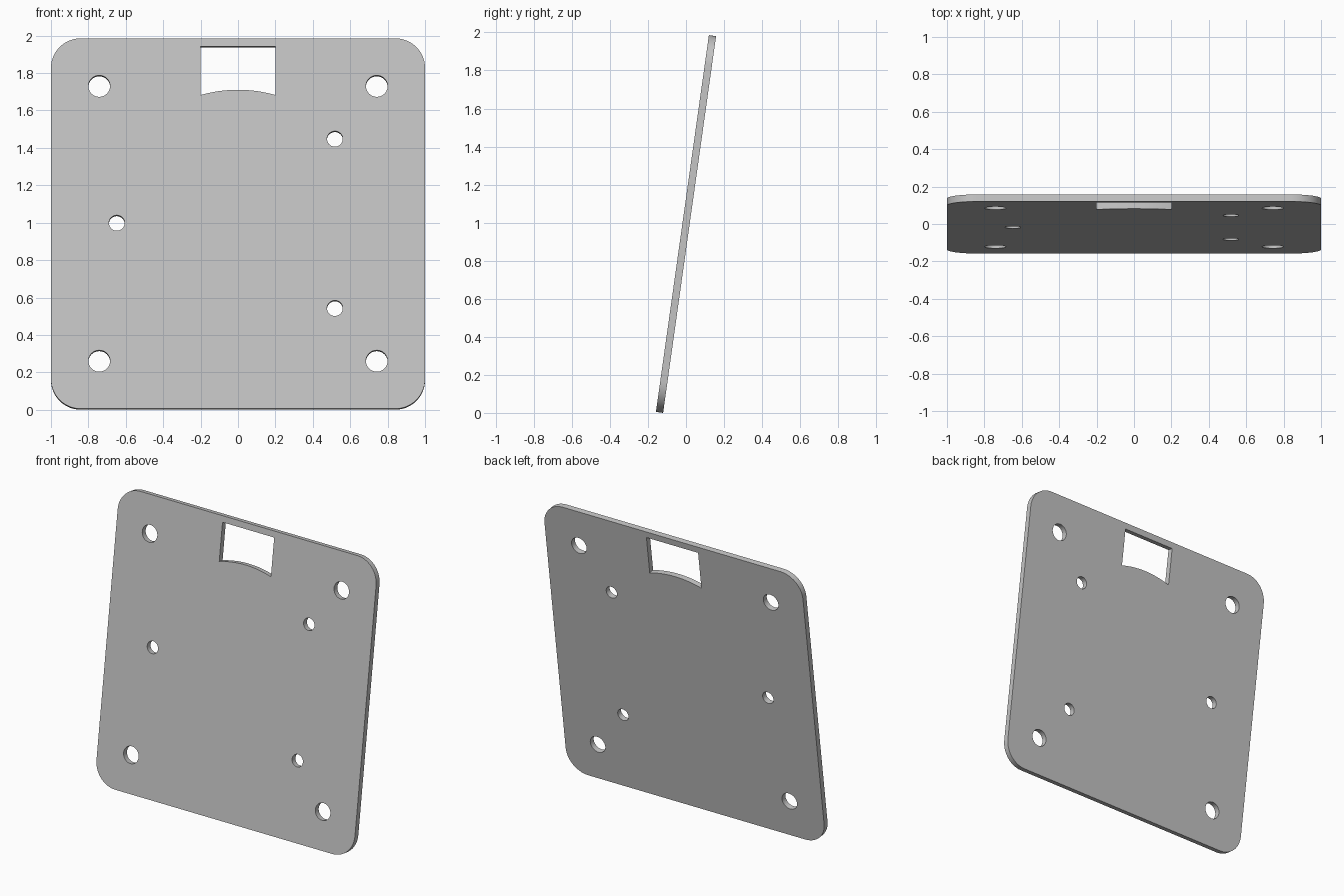
import bpy
import bmesh
from math import radians, sin, cos, asin, pi
from mathutils import Matrix

cube = bpy.data.objects.get("Cube")
if cube:
    bpy.data.objects.remove(cube, do_unlink=True)

THICK = 0.038
TILT = radians(8)


def arc(cx, cy, r, start, end, steps):
    """Points along an arc, both ends included."""
    angles = [start + (end - start) * i / steps for i in range(steps + 1)]
    return [(cx + r * cos(a), cy + r * sin(a)) for a in angles]


def circle(cx, cy, r, steps=40):
    return arc(cx, cy, r, 0, 2 * pi, steps)[:-1]


def add_loop(bm, points):
    verts = [bm.verts.new((x, y, -THICK / 2)) for x, y in points]
    for a, b in zip(verts, verts[1:] + verts[:1]):
        bm.edges.new((a, b))


# Rounded square outline
corner = 0.16
c = 1 - corner
outline = []
for i, (sx, sy) in enumerate([(1, 1), (-1, 1), (-1, -1), (1, -1)]):
    outline += arc(sx * c, sy * c, corner, i * pi / 2, (i + 1) * pi / 2, 14)
loops = [outline]

# Four corner holes
for sx in (-1, 1):
    for sy in (-1, 1):
        loops.append(circle(sx * 0.742, sy * 0.742, 0.058))

# Three small mounting holes
for x, y in [(0.518, 0.457), (0.518, -0.457), (-0.648, 0.003)]:
    loops.append(circle(x, y, 0.042))

# Slot with a curved lower edge
half, radius, slot_top = 0.2, 0.722, 0.957
spread = asin(half / radius)
loops.append(arc(0, 0, radius, pi / 2 + spread, pi / 2 - spread, 16)
             + [(half, slot_top), (-half, slot_top)])

# Fill the profile, give it thickness and lean it back
bm = bmesh.new()
for points in loops:
    add_loop(bm, points)
bmesh.ops.triangle_fill(bm, use_beauty=True, use_dissolve=False, edges=bm.edges[:])
result = bmesh.ops.extrude_face_region(bm, geom=bm.faces[:], use_keep_orig=True)
top = [g for g in result["geom"] if isinstance(g, bmesh.types.BMVert)]
bmesh.ops.translate(bm, vec=(0, 0, THICK), verts=top)
bmesh.ops.recalc_face_normals(bm, faces=bm.faces[:])
height = cos(TILT) + sin(TILT) * THICK / 2
bm.transform(Matrix.Translation((0, 0, height)) @ Matrix.Rotation(pi / 2 - TILT, 4, "X"))

mesh = bpy.data.meshes.new("mounting_plate")
bm.to_mesh(mesh)
bm.free()
plate = bpy.data.objects.new("mounting_plate", mesh)
bpy.context.collection.objects.link(plate)

# Plain grey material
grey = bpy.data.materials.new("light_grey")
grey.use_nodes = True
colour = (0.55, 0.55, 0.55, 1)
grey.diffuse_color = colour
grey.node_tree.nodes["Principled BSDF"].inputs["Base Color"].default_value = colour
mesh.materials.append(grey)

# Smooth hole walls, crisp rims
bpy.ops.object.select_all(action="DESELECT")
plate.select_set(True)
bpy.context.view_layer.objects.active = plate
bpy.ops.object.shade_smooth_by_angle(angle=radians(30))
